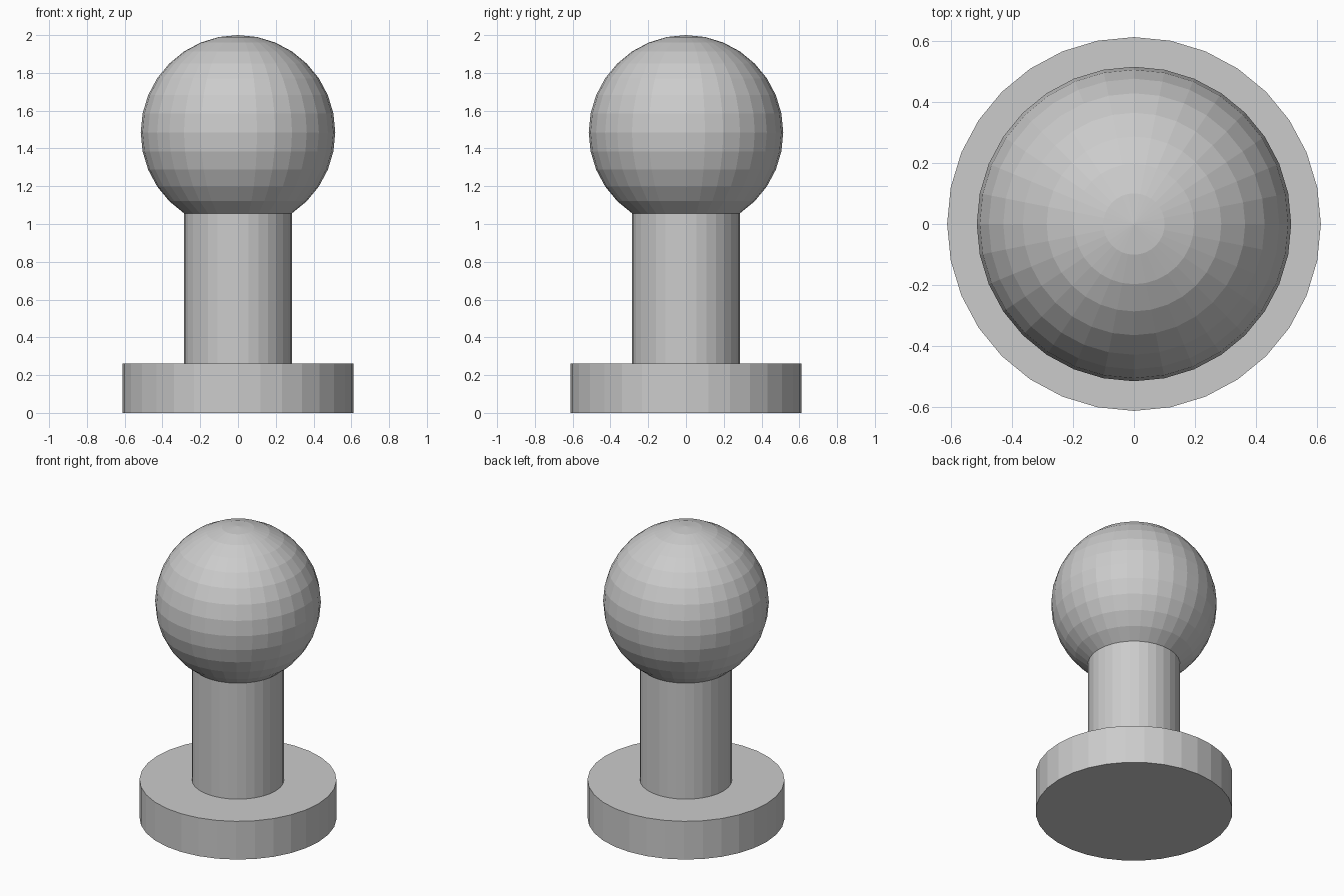
import bpy, bmesh
from math import sin, cos, pi

if "Cube" in bpy.data.objects:
    bpy.data.objects.remove(bpy.data.objects["Cube"])

SIDES = 32
RINGS = 16
BALL_R, BALL_Z = 0.515, 1.485
BASE_R, BASE_H = 0.612, 0.262


def lathe(name, profile):
    """Revolve (radius, height) points, listed bottom to top, around z."""
    bm = bmesh.new()
    rings = []
    for r, z in profile:
        count = SIDES if r > 1e-6 else 1
        rings.append([bm.verts.new((r * cos(2 * pi * i / SIDES),
                                    r * sin(2 * pi * i / SIDES), z))
                      for i in range(count)])
    for low, high in zip(rings, rings[1:]):
        for i in range(SIDES):
            j = (i + 1) % SIDES
            if len(high) == 1:
                bm.faces.new((low[i], low[j], high[0]))
            else:
                bm.faces.new((low[i], low[j], high[j], high[i]))
    # flat underside
    bm.faces.new(rings[0][::-1])
    bmesh.ops.recalc_face_normals(bm, faces=bm.faces)
    mesh = bpy.data.meshes.new(name)
    bm.to_mesh(mesh)
    bm.free()
    obj = bpy.data.objects.new(name, mesh)
    bpy.context.collection.objects.link(obj)
    return obj


# round head: sphere rings from the neck joint up to the pole
head = [(BALL_R * sin(pi * k / RINGS), BALL_Z - BALL_R * cos(pi * k / RINGS))
        for k in range(3, RINGS)] + [(0, BALL_Z + BALL_R)]
neck_r = head[0][0]

# disc foot and straight neck, continuous with the head
foot = [(BASE_R, 0), (BASE_R, BASE_H), (neck_r, BASE_H)]
lathe("ball_topped_post", foot + head)
